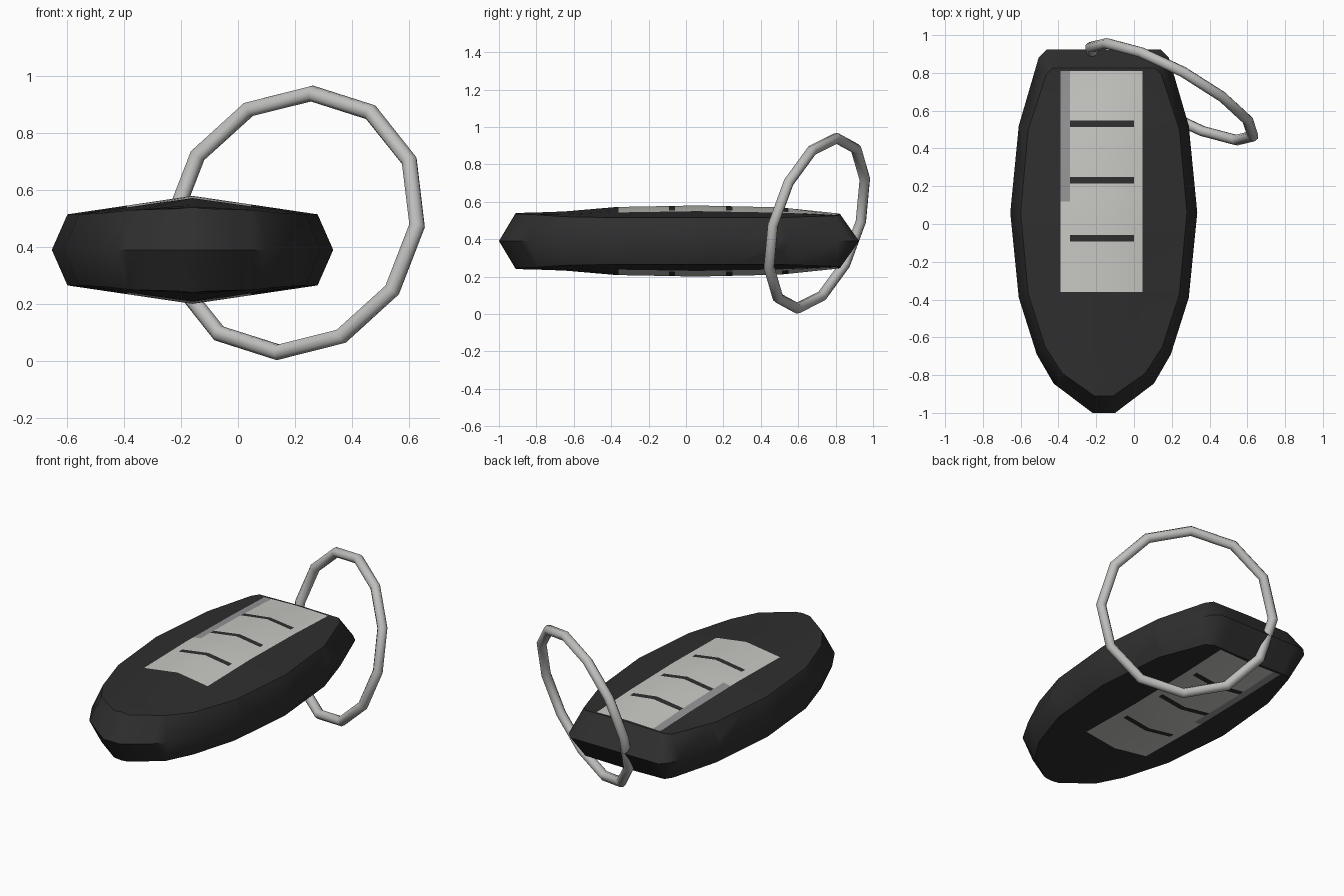
import bpy, bmesh, math
from mathutils import Vector

if "Cube" in bpy.data.objects:
    bpy.data.objects.remove(bpy.data.objects["Cube"])


def material(name, rgb):
    m = bpy.data.materials.new(name)
    m.diffuse_color = (*rgb, 1)
    m.use_nodes = True
    m.node_tree.nodes["Principled BSDF"].inputs["Base Color"].default_value = m.diffuse_color
    return m


black = material("black plastic", (0.028, 0.028, 0.028))
light = material("light grey buttons", (0.58, 0.58, 0.55))
mid = material("mid grey trim", (0.30, 0.30, 0.31))
metal = material("grey metal", (0.52, 0.52, 0.51))


def finish(bm, name, mats, angle):
    bmesh.ops.recalc_face_normals(bm, faces=bm.faces)
    me = bpy.data.meshes.new(name)
    bm.to_mesh(me)
    bm.free()
    for m in mats:
        me.materials.append(m)
    ob = bpy.data.objects.new(name, me)
    bpy.context.collection.objects.link(ob)
    bpy.ops.object.select_all(action='DESELECT')
    ob.select_set(True)
    bpy.context.view_layer.objects.active = ob
    bpy.ops.object.shade_smooth_by_angle(angle=math.radians(angle))
    return ob


# Fob body: rim y, rim half width, shoulder y, shoulder half width,
# shoulder height, crown height (heights from the middle plane)
CX, CZ = -0.16, 0.39
stations = [
    (-1.00, .06, -.91, .05, .145, .15),
    (-.845, .265, -.79, .22, .14, .153),
    (-.69, .355, -.65, .31, .13, .158),
    (-.39, .45, -.37, .40, .125, .182),
    (.06, .495, .06, .44, .125, .190),
    (.52, .45, .50, .40, .125, .180),
    (.88, .345, .79, .305, .135, .150),
    (.925, .30, .825, .27, .14, .145),
]
bm = bmesh.new()
loops = []
for ry, rw, sy, sw, sz, cz in stations:
    pts = [(-rw, ry, 0), (-sw, sy, sz), (0, sy, cz), (sw, sy, sz),
           (rw, ry, 0), (sw, sy, -sz), (0, sy, -cz), (-sw, sy, -sz)]
    loops.append([bm.verts.new((CX + x, y, CZ + z)) for x, y, z in pts])
for a, b in zip(loops, loops[1:]):
    for i in range(8):
        j = (i + 1) % 8
        bm.faces.new((a[i], a[j], b[j], b[i]))
for end in (loops[0], loops[-1]):
    bm.faces.new(end[:5])
    bm.faces.new(end[4:] + end[:1])

# Cut the button strip outline and gaps into the shell
X0, X1, X2, X3 = -0.39, -0.34, 0.0, 0.045
Y0, Y1 = -0.36, 0.81
gaps = [(-.092, -.058), (.215, .249), (.513, .547)]
GREY_FROM = 0.12
cuts = [((x, 0, 0), (1, 0, 0)) for x in (X0, X1, X2, X3)]
cuts += [((0, y, 0), (0, 1, 0)) for y in (Y0, Y1, GREY_FROM, *sum(gaps, ()))]
for co, no in cuts:
    bmesh.ops.bisect_plane(bm, geom=bm.verts[:] + bm.edges[:] + bm.faces[:],
                           dist=1e-5, plane_co=co, plane_no=no)
for f in bm.faces:
    c = f.calc_center_median()
    if X0 < c.x < X3 and Y0 < c.y < Y1 and abs(c.z - CZ) > 0.1:
        in_gap = any(a < c.y < b for a, b in gaps) and X1 < c.x < X2
        if in_gap:
            f.material_index = 0
        elif c.x < X1 and c.y > GREY_FROM:
            f.material_index = 2
        else:
            f.material_index = 1
finish(bm, "fob_body", [black, light, mid], 50)

# Key ring: tilted twelve-sided hoop
centre = Vector((0.2, 0.70, 0.485))
u = Vector((0.06, 0.105, 0.455))
v = Vector((0.43, -0.235, -0.01))
n = u.cross(v).normalized()
R, SIDES = 0.029, 8
bm = bmesh.new()
rings = []
for i in range(12):
    t = math.tau * i / 12
    arm = u * math.cos(t) + v * math.sin(t)
    out = arm.normalized()
    rings.append([bm.verts.new(centre + arm
                               + (out * math.cos(s) + n * math.sin(s)) * R)
                  for s in (math.tau * k / SIDES for k in range(SIDES))])
for i in range(12):
    a, b = rings[i], rings[(i + 1) % 12]
    for k in range(SIDES):
        m = (k + 1) % SIDES
        bm.faces.new((a[k], a[m], b[m], b[k]))
finish(bm, "key_ring", [metal], 50)
